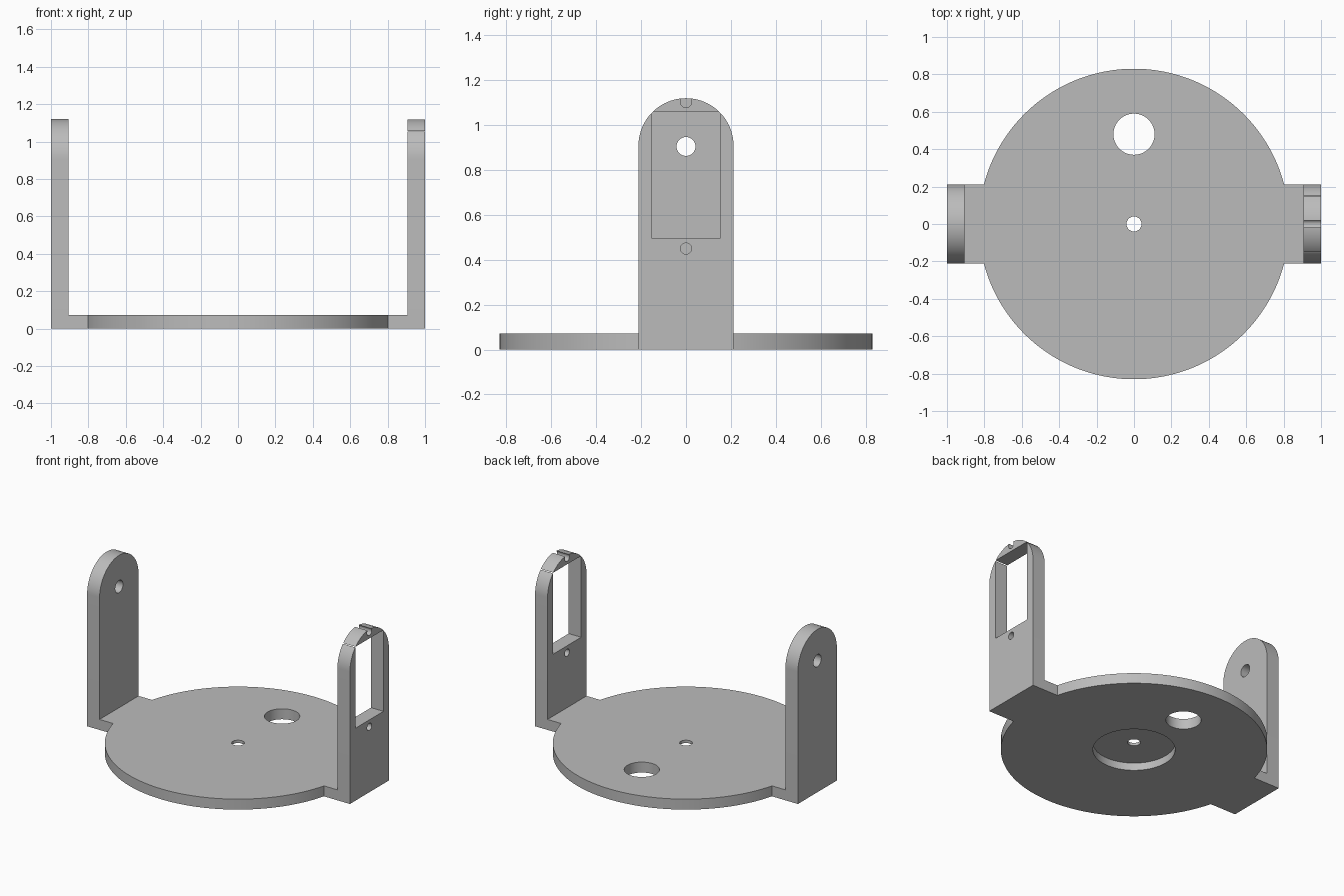
import bpy
from math import pi, sin, cos, asin, radians
from mathutils import Matrix, Vector

cube = bpy.data.objects.get("Cube")
if cube:
    bpy.data.objects.remove(cube, do_unlink=True)

# Main sizes
DISC_R = 0.83
PLATE_T = 0.072
ARM_HALF = 0.212
ARM_IN, ARM_OUT = 0.905, 1.0
ARM_TOP = 1.12
CLEAR = 0.1          # how far cutters reach past the surface

# Axes for profiles lying flat, or standing in the side plane
FLAT = (Vector((1, 0, 0)), Vector((0, 1, 0)), Vector((0, 0, 1)))
SIDE = (Vector((0, 1, 0)), Vector((0, 0, 1)), Vector((1, 0, 0)))

grey = bpy.data.materials.new("light grey plastic")
grey.use_nodes = True
colour = (0.5, 0.5, 0.5, 1)
grey.diffuse_color = colour
grey.node_tree.nodes["Principled BSDF"].inputs["Base Color"].default_value = colour


def arc(cx, cy, r, start, end, steps):
    return [(cx + r * cos(start + (end - start) * i / steps),
             cy + r * sin(start + (end - start) * i / steps)) for i in range(steps + 1)]


def circle(cx, cy, r, steps=64):
    return arc(cx, cy, r, 0, 2 * pi, steps)[:-1]


def rectangle(x0, x1, y0, y1):
    return [(x0, y0), (x1, y0), (x1, y1), (x0, y1)]


def prism(name, profile, axes, low, high):
    """Extrude a closed counter-clockwise profile between two levels."""
    u, v, w = axes
    n = len(profile)
    verts = [u * a + v * b + w * level for level in (low, high) for a, b in profile]
    faces = [list(range(n))[::-1], list(range(n, 2 * n))]
    faces += [(i, (i + 1) % n, n + (i + 1) % n, n + i) for i in range(n)]
    mesh = bpy.data.meshes.new(name)
    mesh.from_pydata(verts, [], faces)
    mesh.materials.append(grey)
    obj = bpy.data.objects.new(name, mesh)
    bpy.context.collection.objects.link(obj)
    return obj


def combine(target, tool, operation):
    """Apply a boolean and discard the tool."""
    tool.hide_render = True
    mod = target.modifiers.new(operation.lower(), 'BOOLEAN')
    mod.operation = operation
    mod.solver = 'EXACT'
    mod.object = tool
    bpy.context.view_layer.objects.active = target
    bpy.ops.object.modifier_apply(modifier=mod.name)
    bpy.data.objects.remove(tool, do_unlink=True)


# Base plate: a disc with a straight tab on each side
t = asin(ARM_HALF / DISC_R)
outline = (arc(0, 0, DISC_R, t, pi - t, 96) + [(-ARM_OUT, ARM_HALF), (-ARM_OUT, -ARM_HALF)]
           + arc(0, 0, DISC_R, pi + t, 2 * pi - t, 96)
           + [(ARM_OUT, -ARM_HALF), (ARM_OUT, ARM_HALF)])
bracket = prism("yoke_bracket", outline, FLAT, 0, PLATE_T)

# Plate holes: pivot hole, cable hole, and round pocket underneath
for y, r, low, high in ((0, 0.04, -CLEAR, PLATE_T + CLEAR),
                        (0.48, 0.11, -CLEAR, PLATE_T + CLEAR),
                        (0, 0.257, -CLEAR, 0.052)):
    combine(bracket, prism("hole_cutter", circle(0, y, r), FLAT, low, high), 'DIFFERENCE')

# Round-topped uprights
arm_profile = ([(-ARM_HALF, 0), (ARM_HALF, 0)]
               + arc(0, ARM_TOP - ARM_HALF, ARM_HALF, 0, pi, 48))
right_arm = prism("right_arm", arm_profile, SIDE, -ARM_OUT, -ARM_IN)
left_arm = prism("left_arm", arm_profile, SIDE, ARM_IN, ARM_OUT)

# Pivot hole in the right arm
combine(right_arm, prism("pivot_cutter", circle(0, 0.905, 0.042), SIDE,
                         -ARM_OUT - CLEAR, -ARM_IN + CLEAR), 'DIFFERENCE')

# Motor window and its two screw holes in the left arm
for profile in (rectangle(-0.153, 0.153, 0.498, 1.058),
                circle(0, 0.45, 0.025, 32), circle(0, 1.103, 0.025, 32)):
    combine(left_arm, prism("motor_cutter", profile, SIDE,
                            ARM_IN - CLEAR, ARM_OUT + CLEAR), 'DIFFERENCE')

# Join the arms to the plate
for arm in (right_arm, left_arm):
    combine(bracket, arm, 'UNION')

bpy.ops.object.select_all(action='DESELECT')
bracket.select_set(True)
bpy.context.view_layer.objects.active = bracket
bpy.ops.object.shade_smooth_by_angle(angle=radians(30))
